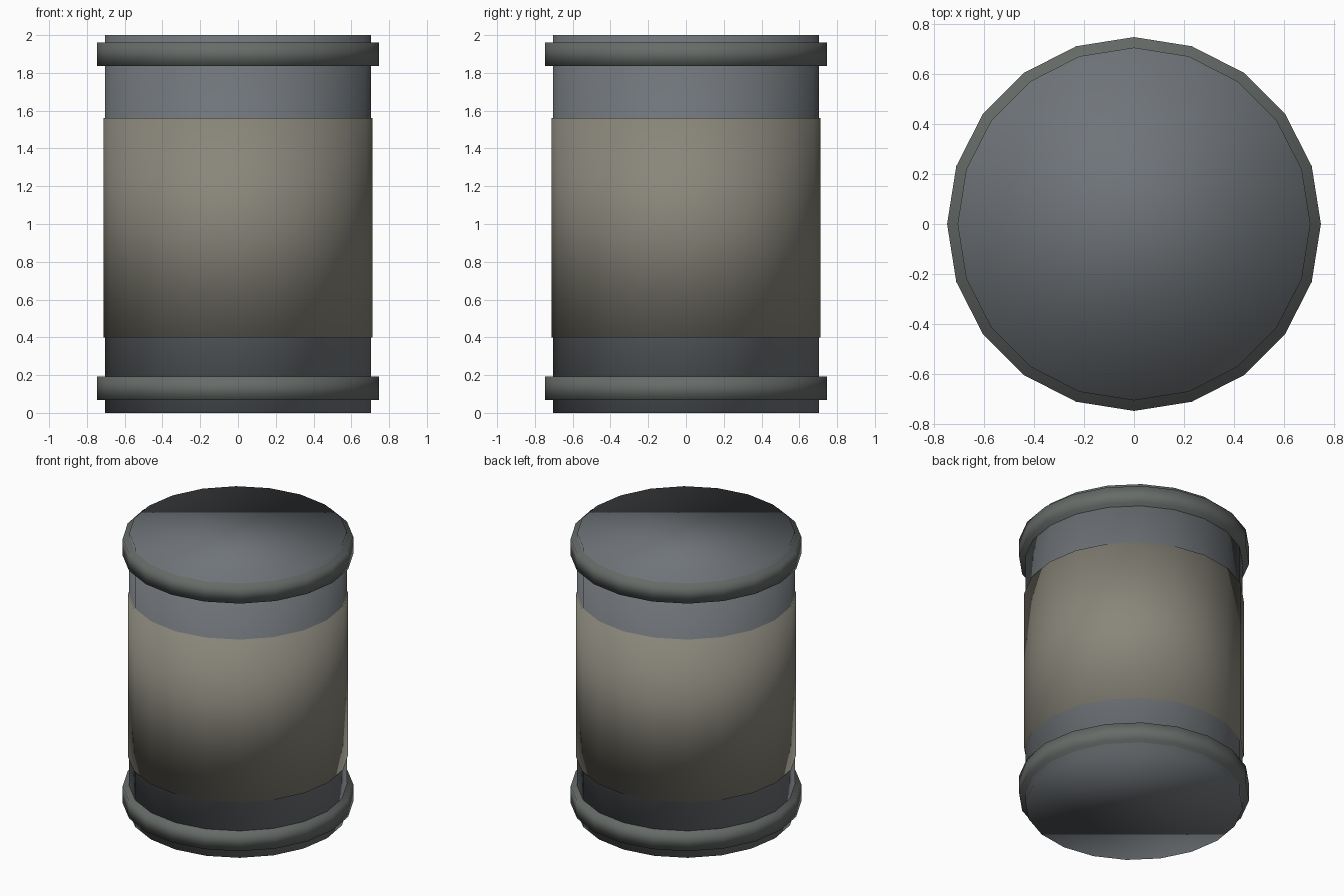
import bpy

if "Cube" in bpy.data.objects:
    bpy.data.objects.remove(bpy.data.objects["Cube"])

SIDES = 20


def material(name, color):
    mat = bpy.data.materials.new(name)
    mat.diffuse_color = (*color, 1.0)
    mat.use_nodes = True
    mat.node_tree.nodes["Principled BSDF"].inputs["Base Color"].default_value = mat.diffuse_color
    return mat


def drum(name, radius, z0, z1, mat):
    # Upright smooth-shaded cylinder spanning z0..z1
    bpy.ops.mesh.primitive_cylinder_add(
        vertices=SIDES, radius=radius, depth=z1 - z0,
        end_fill_type='NGON', location=(0, 0, (z0 + z1) / 2))
    obj = bpy.context.object
    obj.name = name
    obj.data.materials.append(mat)
    bpy.ops.object.shade_smooth()
    return obj


steel = material("blue_grey", (0.16, 0.175, 0.19))
rim = material("green_grey", (0.135, 0.15, 0.14))
paper = material("beige", (0.25, 0.24, 0.195))

# Can body
drum("can_body", 0.705, 0.0, 2.0, steel)

# Wrapped label band
drum("label_band", 0.713, 0.40, 1.56, paper)

# Raised hoops at both ends
for name, z0, z1 in (("bottom_hoop", 0.067, 0.192), ("top_hoop", 1.837, 1.962)):
    drum(name, 0.747, z0, z1, rim)
